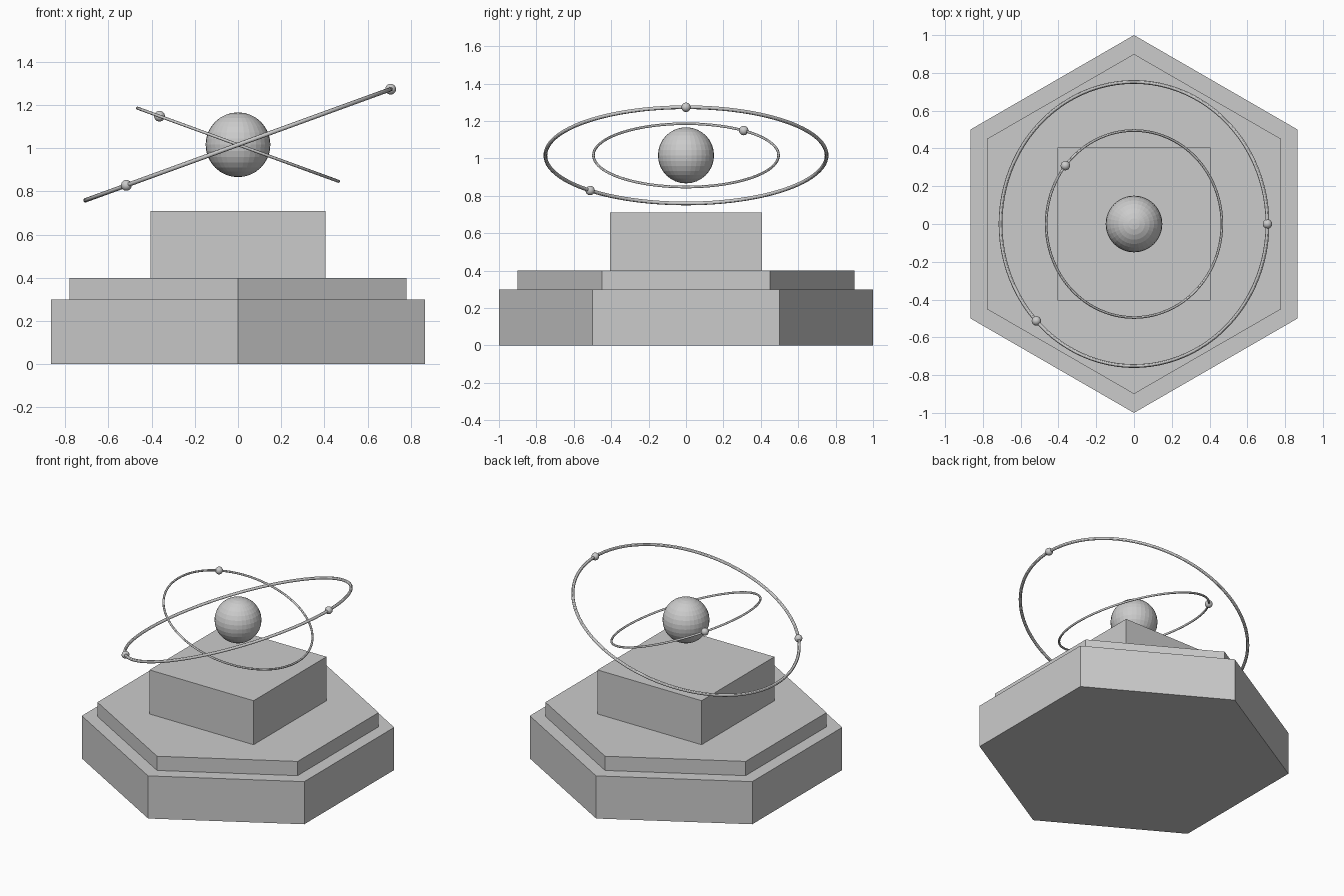
import bpy
from math import radians, sin, cos

if "Cube" in bpy.data.objects:
    bpy.data.objects.remove(bpy.data.objects["Cube"])

CENTRE_Z = 1.016


def hexagon(name, radius, z0, z1):
    bpy.ops.mesh.primitive_cylinder_add(vertices=6, radius=radius, depth=z1 - z0,
                                        location=(0, 0, (z0 + z1) / 2))
    bpy.context.object.name = name


def ball(name, radius, location, segments=32, rings=16):
    bpy.ops.mesh.primitive_uv_sphere_add(segments=segments, ring_count=rings,
                                         radius=radius, location=location)
    bpy.context.object.name = name


def orbit(name, radius, tube, tilt, angles):
    # Tilted ring with small balls riding on it
    t = radians(tilt)
    bpy.ops.mesh.primitive_torus_add(major_radius=radius, minor_radius=tube,
                                     major_segments=96, minor_segments=12,
                                     location=(0, 0, CENTRE_Z), rotation=(0, t, 0))
    bpy.context.object.name = name + "_ring"
    bpy.ops.object.shade_smooth_by_angle()
    for i, a in enumerate(angles):
        x, y = radius * cos(radians(a)), radius * sin(radians(a))
        ball(f"{name}_bead_{i + 1}", 0.025,
             (x * cos(t), y, CENTRE_Z - x * sin(t)), 16, 12)
        bpy.ops.object.shade_smooth_by_angle()


# Stepped hexagonal base
hexagon("base", 1.0, 0.0, 0.3)
hexagon("base_step", 0.9, 0.3, 0.4)

# Square pedestal
bpy.ops.mesh.primitive_cube_add(size=1, location=(0, 0, 0.555))
pedestal = bpy.context.object
pedestal.name = "pedestal"
pedestal.scale = (0.81, 0.81, 0.31)

# Floating core and its two orbits
ball("core_sphere", 0.15, (0, 0, CENTRE_Z))
orbit("outer_orbit", 0.752, 0.01, -20, (0, 223))
orbit("inner_orbit", 0.495, 0.007, 20, (141.4,))
